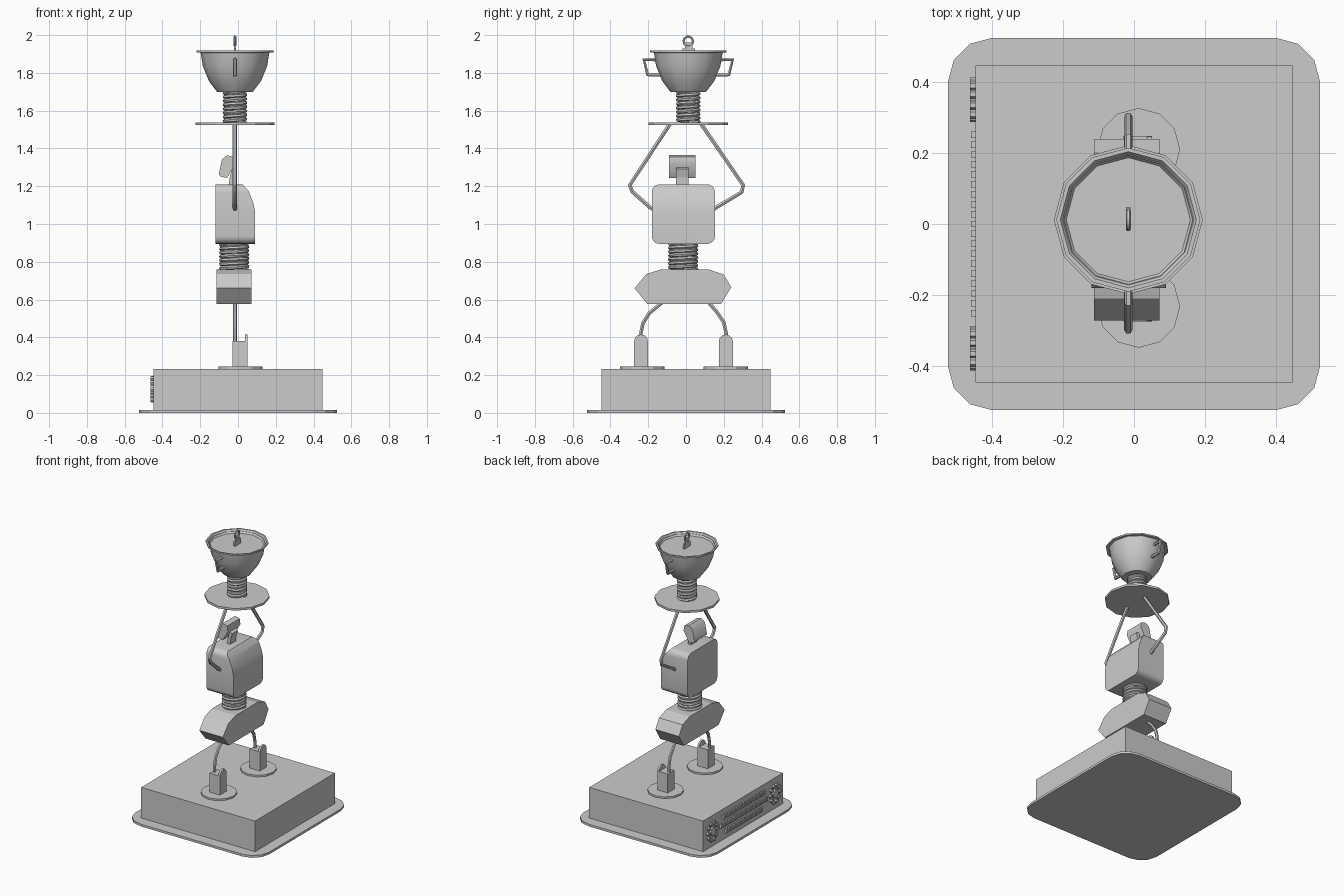
import bpy, bmesh, math
from mathutils import Vector

cube = bpy.data.objects.get("Cube")
if cube:
    bpy.data.objects.remove(cube, do_unlink=True)

GREY = bpy.data.materials.new("plain_grey")
GREY.use_nodes = True
GREY.diffuse_color = (0.6, 0.6, 0.6, 1)
GREY.node_tree.nodes["Principled BSDF"].inputs["Base Color"].default_value = (0.6, 0.6, 0.6, 1)


def select_only(obj):
    bpy.ops.object.select_all(action='DESELECT')
    obj.select_set(True)
    bpy.context.view_layer.objects.active = obj


def finish(name, bm, smooth=False):
    bmesh.ops.recalc_face_normals(bm, faces=bm.faces)
    mesh = bpy.data.meshes.new(name)
    bm.to_mesh(mesh)
    bm.free()
    mesh.materials.append(GREY)
    obj = bpy.data.objects.new(name, mesh)
    bpy.context.collection.objects.link(obj)
    if smooth:
        select_only(obj)
        bpy.ops.object.shade_smooth_by_angle(angle=math.radians(40))
    return obj


def add_prism(bm, pts, axis, a, b):
    """Extrude a 2D outline along one axis from a to b."""
    def place(p, d):
        return {'x': (d, *p), 'y': (p[0], d, p[1]), 'z': (*p, d)}[axis]
    lo = [bm.verts.new(place(p, a)) for p in pts]
    hi = [bm.verts.new(place(p, b)) for p in pts]
    bm.faces.new(lo)
    bm.faces.new(hi[::-1])
    for i in range(len(pts)):
        j = (i + 1) % len(pts)
        bm.faces.new((lo[i], lo[j], hi[j], hi[i]))


def prism(name, pts, axis, a, b, smooth=False):
    bm = bmesh.new()
    add_prism(bm, pts, axis, a, b)
    return finish(name, bm, smooth)


def rect(u0, u1, v0, v1, r=0, seg=3):
    """Rectangle outline, with rounded corners when r is given."""
    if not r:
        return [(u0, v0), (u1, v0), (u1, v1), (u0, v1)]
    pts = []
    corners = [(u1 - r, v1 - r), (u0 + r, v1 - r), (u0 + r, v0 + r), (u1 - r, v0 + r)]
    for k, (u, v) in enumerate(corners):
        for s in range(seg + 1):
            t = (k + s / seg) * math.pi / 2
            pts.append((u + r * math.cos(t), v + r * math.sin(t)))
    return pts


def circle(u, v, r, n=12):
    return [(u + r * math.cos(i * math.tau / n), v + r * math.sin(i * math.tau / n))
            for i in range(n)]


def tube(name, pts, r, cyclic=False):
    """Round rod along a path."""
    cu = bpy.data.curves.new(name, 'CURVE')
    cu.dimensions = '3D'
    cu.bevel_depth = r
    cu.bevel_resolution = 1
    cu.use_fill_caps = True
    sp = cu.splines.new('POLY')
    sp.points.add(len(pts) - 1)
    sp.use_cyclic_u = cyclic
    for q, p in zip(sp.points, pts):
        q.co = (*p, 1)
    cu.materials.append(GREY)
    obj = bpy.data.objects.new(name, cu)
    bpy.context.collection.objects.link(obj)
    select_only(obj)
    bpy.ops.object.convert(target='MESH')
    bpy.ops.object.shade_smooth_by_angle(angle=math.radians(50))


def spring(name, x, y, z0, z1, r, wire, turns, steps=16):
    n = turns * steps
    tube(name, [(x + r * math.cos(i * math.tau / steps), y + r * math.sin(i * math.tau / steps),
                 z0 + (z1 - z0) * i / n) for i in range(n + 1)], wire)


CX = -0.016   # body centre line in x
CY = 0.012    # cup centre in y

# Pedestal
prism("pedestal_plate", rect(-.525, .525, -.525, .525, .125), 'z', 0, .016)
prism("pedestal_block", rect(-.447, .447, -.447, .447), 'z', .016, .233)

# Raised ornament on the pedestal side: rosettes and rows of plain studs
bm = bmesh.new()
for y in (-.35, .35):
    for i in range(10):
        t = i * math.tau / 10
        add_prism(bm, circle(y + .05 * math.cos(t), .125 + .06 * math.sin(t), .013, 6), 'x', -.462, -.447)
    add_prism(bm, circle(y, .125, .03, 8), 'x', -.462, -.447)
for z, half in ((.18, 8), (.125, 9), (.07, 7)):
    for i in range(-half, half + 1):
        add_prism(bm, rect(i * .028 - .009, i * .028 + .009, z - .014, z + .014), 'x', -.46, -.447)
finish("side_ornament", bm)

# Feet and legs
for side, fy, ay, leg in (
        ("left", .21, .211, [(.212, .36), (.213, .42), (.2, .48), (.163, .535), (.115, .59)]),
        ("right", -.232, -.238, [(-.238, .36), (-.239, .42), (-.228, .475), (-.195, .528), (-.12, .59)])):
    prism(side + "_foot_disc", circle(.013, fy, .117), 'z', .23, .245)
    prism(side + "_ankle_block", rect(-.03, .05, ay - .037, ay + .037), 'z', .24, .38)
    top = circle(ay, .378, .037, 12)[:7]
    prism(side + "_ankle_tab", top + [(ay - .037, .3), (ay + .037, .3)], 'x', .037, .051)
    tube(side + "_leg", [(CX, y, z) for y, z in leg], .011)

# Pelvis
prism("pelvis", [(-.272, .66), (-.21, .735), (-.13, .76), (.12, .76), (.2, .732),
                 (.24, .665), (.185, .577), (-.205, .577)], 'x', -.113, .072)

# Waist spring
spring("waist_spring", -.02, -.015, .755, .9, .07, .0105, 7)

# Torso: rounded slab whose upper rear edge is sliced to a curve
bm = bmesh.new()
add_prism(bm, rect(-.181, .153, .895, 1.21, .04, 4), 'x', -.12, .09)
curve = [(.09, 1.07), (.08, 1.115), (.058, 1.172), (.024, 1.21)]
for (x0, z0), (x1, z1) in zip(curve, curve[1:]):
    bmesh.ops.bisect_plane(bm, geom=bm.verts[:] + bm.edges[:] + bm.faces[:],
                           plane_co=(x0, 0, z0), plane_no=Vector((z1 - z0, 0, x0 - x1)).normalized(),
                           clear_outer=True)
    bmesh.ops.holes_fill(bm, edges=[e for e in bm.edges if e.is_boundary], sides=0)
finish("torso", bm, True)

# Neck and head
prism("neck", [(-.05, 1.2), (-.044, 1.245), (-.03, 1.3), (-.008, 1.29), (-.022, 1.245), (-.025, 1.2)],
      'y', -.053, .013)
prism("head", [(-.102, 1.262), (-.085, 1.342), (-.058, 1.364), (-.022, 1.354),
               (-.016, 1.317), (-.058, 1.244), (-.09, 1.25)], 'y', -.09, .05, True)

# Arms, bent at the elbow and holding the tray
tube("left_arm", [(CX, y, z) for y, z in
                  ((.13, 1.07), (.16, 1.088), (.294, 1.168), (.303, 1.205), (.08, 1.53))], .012)
tube("right_arm", [(CX, y, z) for y, z in
                   ((-.16, 1.07), (-.19, 1.088), (-.283, 1.17), (-.298, 1.205), (-.085, 1.53))], .012)

# Tray
prism("tray", circle(CX, CY, .21), 'z', 1.523, 1.538)

# Cup stem spring
spring("cup_spring", CX, CY, 1.535, 1.705, .055, .0105, 8)

# Cup
profile = [(0, 1.7), (.095, 1.7), (.138, 1.757), (.17, 1.835), (.182, 1.908), (.203, 1.908),
           (.203, 1.918), (.192, 1.918), (.175, 1.895), (0, 1.895)]
bm = bmesh.new()
verts = [bm.verts.new((CX + r, CY, z)) for r, z in profile]
edges = [bm.edges.new(pair) for pair in zip(verts, verts[1:])]
bmesh.ops.spin(bm, geom=verts + edges, cent=(CX, CY, 0), axis=(0, 0, 1),
               angle=math.tau, steps=12)
bmesh.ops.remove_doubles(bm, verts=bm.verts, dist=.0005)
finish("cup", bm, True)

# Cup handles
for side, s in (("left", 1), ("right", -1)):
    tube(side + "_handle", [(CX, CY + s * d, z) for d, z in
                            ((.165, 1.87), (.235, 1.87), (.215, 1.79), (.145, 1.79))], .011)

# Thin ornament standing in the cup
bm = bmesh.new()
add_prism(bm, rect(-.018, .048, 1.89, 1.93), 'x', CX - .006, CX + .006)
add_prism(bm, rect(-.005, .035, 1.925, 1.96), 'x', CX - .005, CX + .005)
finish("cup_ornament_base", bm)
tube("cup_ornament_ring", [(CX, y, z) for y, z in circle(.012, 1.968, .025, 10)], .007, True)
